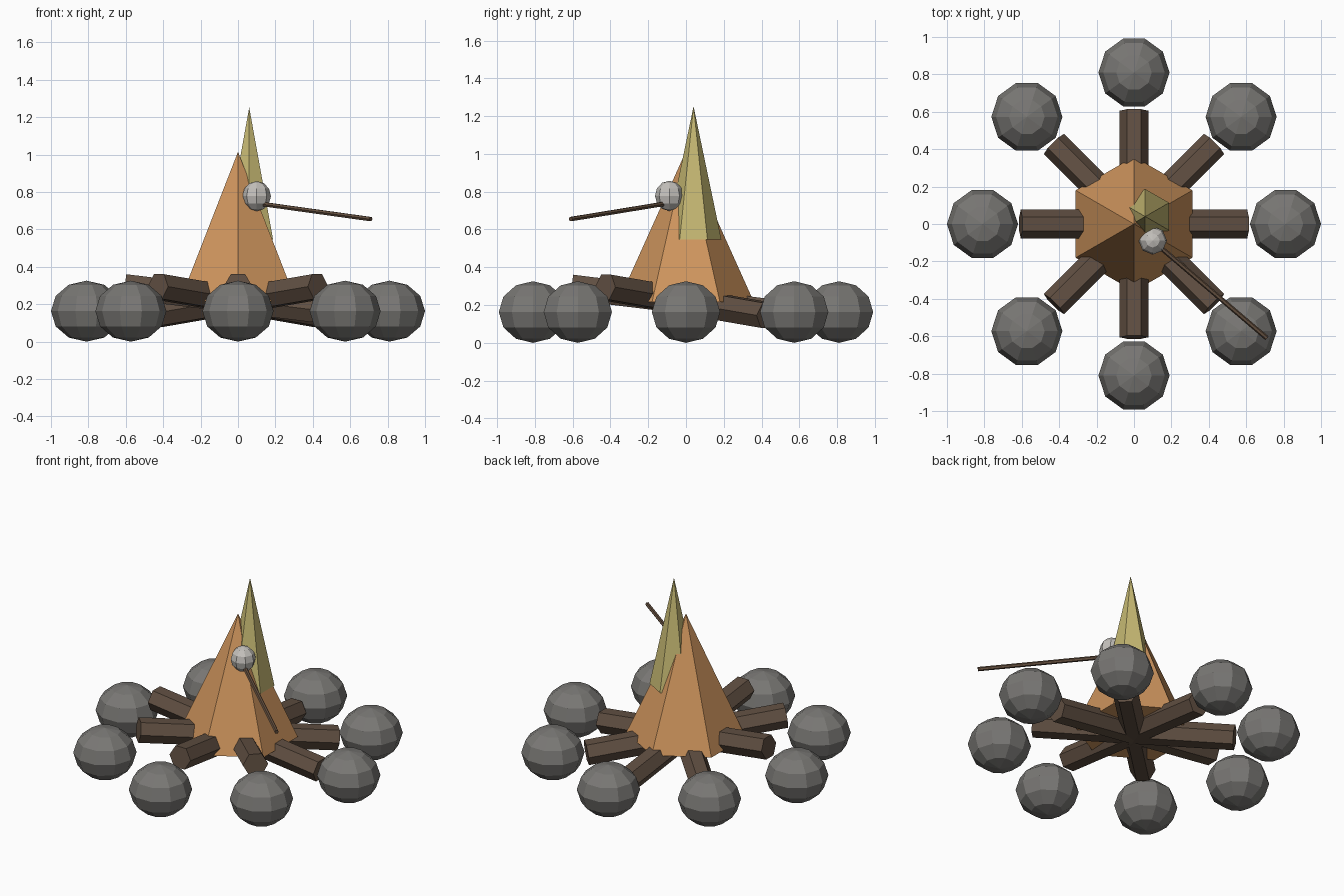
import bpy
import bmesh
from math import sin, cos, pi, radians
from mathutils import Matrix, Vector

if "Cube" in bpy.data.objects:
    bpy.data.objects.remove(bpy.data.objects["Cube"])


def material(name, rgb):
    m = bpy.data.materials.new(name)
    m.diffuse_color = (*rgb, 1)
    m.use_nodes = True
    m.node_tree.nodes["Principled BSDF"].inputs["Base Color"].default_value = m.diffuse_color
    return m


def lathe(name, profile, sides, mat, matrix, phase=0.0):
    """Closed flat-faced solid: (radius, z) profile turned about local z, bottom to top."""
    bm = bmesh.new()
    rings = []
    for r, z in profile:
        if r < 1e-6:
            rings.append([bm.verts.new((0, 0, z))] * sides)
        else:
            angles = [phase + 2 * pi * i / sides for i in range(sides)]
            rings.append([bm.verts.new((r * cos(a), r * sin(a), z)) for a in angles])
    for low, high in zip(rings, rings[1:]):
        for i in range(sides):
            j = (i + 1) % sides
            corners = dict.fromkeys((low[i], low[j], high[j], high[i]))
            bm.faces.new(list(corners))
    for ring in (rings[0], rings[-1]):
        if ring[0] is not ring[1]:
            bm.faces.new(ring)
    bmesh.ops.recalc_face_normals(bm, faces=bm.faces[:])
    mesh = bpy.data.meshes.new(name)
    bm.to_mesh(mesh)
    bm.free()
    mesh.materials.append(mat)
    obj = bpy.data.objects.new(name, mesh)
    obj.matrix_world = matrix
    bpy.context.collection.objects.link(obj)
    return obj


def ball(r, rz, rings):
    prof = [(r * sin(pi * k / rings), -rz * cos(pi * k / rings)) for k in range(1, rings)]
    return [(0, -rz)] + prof + [(0, rz)]


stone = material("stone", (0.19, 0.185, 0.175))
bark = material("bark", (0.12, 0.08, 0.055))
orange = material("orange_flame", (0.62, 0.30, 0.11))
yellow = material("yellow_flame", (0.56, 0.48, 0.17))
cream = material("marshmallow", (0.55, 0.53, 0.50))
twig = material("twig", (0.13, 0.08, 0.05))

# Ring of stones
for i in range(8):
    a = i * pi / 4
    lathe(f"stone_{i + 1}", ball(0.19, 0.163, 6), 10, stone,
          Matrix.Translation((0.81 * cos(a), 0.81 * sin(a), 0.163)))

# Four tilted logs crossing at the centre
for i in range(4):
    m = (Matrix.Translation((0, 0, 0.22)) @ Matrix.Rotation(i * pi / 4, 4, 'Z')
         @ Matrix.Rotation(radians(97), 4, 'Y'))
    lathe(f"log_{i + 1}", [(0.077, -0.61), (0.077, 0.61)], 6, bark, m, pi / 2)

# Flames
lathe("outer_flame", [(0.36, 0), (0, 0.8)], 6, orange,
      Matrix.Translation((0, 0, 0.215)), pi / 2)
lathe("inner_flame", [(0.147, 0), (0, 0.705)], 6, yellow,
      Matrix.Translation((0.06, 0.04, 0.547)), pi / 2)

# Marshmallow on a roasting stick
lathe("marshmallow", ball(0.076, 0.08, 6), 8, cream, Matrix.Translation((0.10, -0.088, 0.778)))
start, end = Vector((0.10, -0.09, 0.74)), Vector((0.71, -0.61, 0.655))
axis = end - start
lathe("roasting_stick", [(0.013, 0), (0.013, axis.length)], 6, twig,
      Matrix.Translation(start) @ axis.to_track_quat('Z', 'Y').to_matrix().to_4x4())
